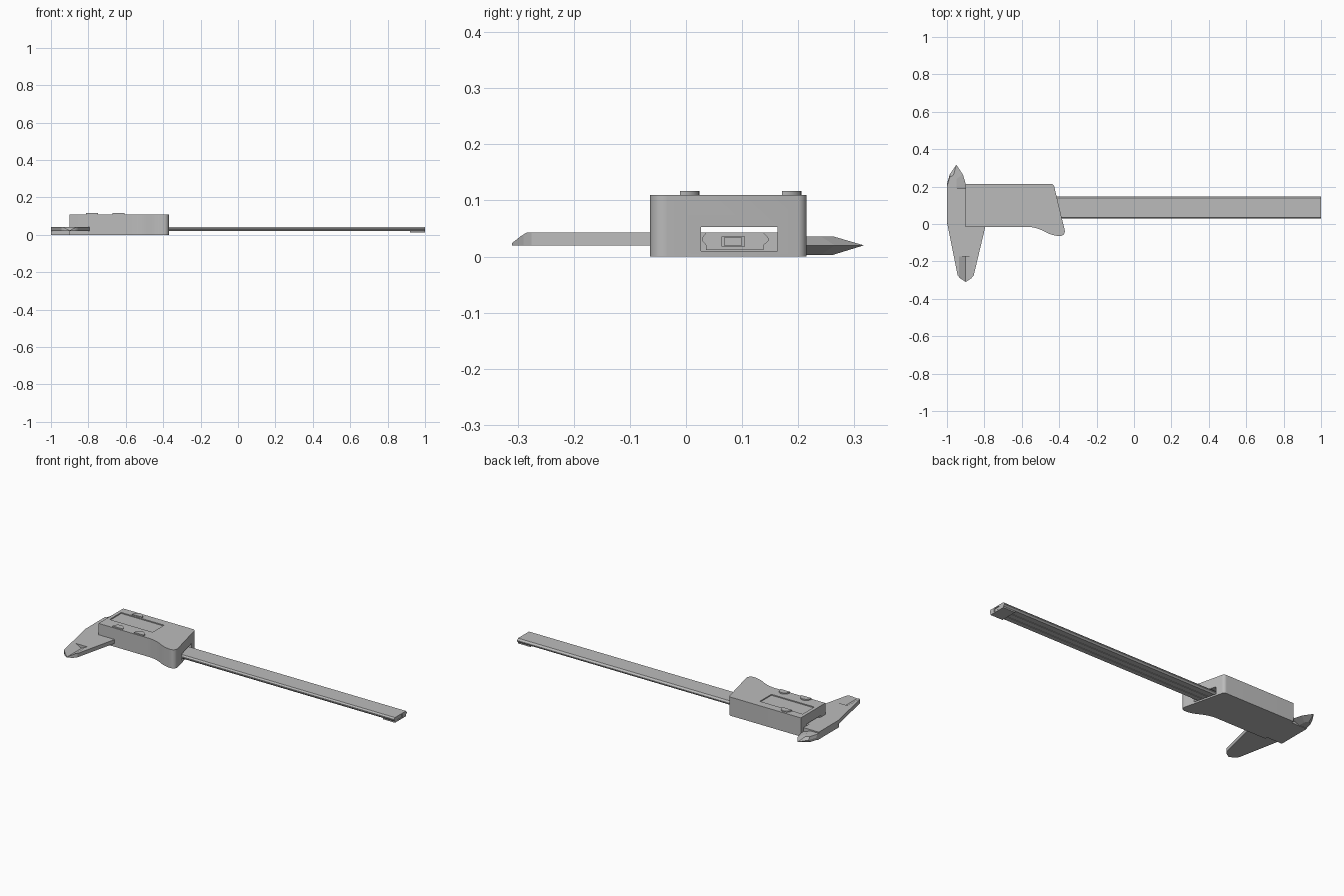
import bpy, bmesh, math
from mathutils import Vector

cube = bpy.data.objects.get("Cube")
if cube:
    bpy.data.objects.remove(cube, do_unlink=True)

steel = bpy.data.materials.new("satin_grey")
steel.use_nodes = True
GREY = (0.5, 0.5, 0.5, 1)
steel.diffuse_color = GREY
steel.node_tree.nodes["Principled BSDF"].inputs["Base Color"].default_value = GREY


def add_object(name, bm):
    bmesh.ops.recalc_face_normals(bm, faces=bm.faces)
    mesh = bpy.data.meshes.new(name)
    bm.to_mesh(mesh)
    bm.free()
    mesh.materials.append(steel)
    obj = bpy.data.objects.new(name, mesh)
    bpy.context.collection.objects.link(obj)
    return obj


def loft(name, rings):
    """Skin equal-length closed rings and cap both ends."""
    bm = bmesh.new()
    loops = [[bm.verts.new(p) for p in ring] for ring in rings]
    count = len(loops[0])
    for a, b in zip(loops, loops[1:]):
        for i in range(count):
            j = (i + 1) % count
            bm.faces.new((a[i], a[j], b[j], b[i]))
    bm.faces.new(loops[0])
    bm.faces.new(loops[-1])
    return add_object(name, bm)


def prism(name, pts, lo, hi, axis="z"):
    place = {"x": lambda a, b, t: (t, a, b),
             "y": lambda a, b, t: (a, t, b),
             "z": lambda a, b, t: (a, b, t)}[axis]
    return loft(name, [[place(a, b, t) for a, b in pts] for t in (lo, hi)])


def box(name, x, y, z):
    return prism(name, [(x[0], y[0]), (x[1], y[0]), (x[1], y[1]), (x[0], y[1])], *z)


def fillet(corners, steps=8):
    """Round each (x, y, radius) corner of an outline."""
    out = []
    for i, (x, y, r) in enumerate(corners):
        p = Vector((x, y))
        if r == 0:
            out.append((x, y))
            continue
        d1 = (Vector(corners[i - 1][:2]) - p).normalized()
        d2 = (Vector(corners[(i + 1) % len(corners)][:2]) - p).normalized()
        half = d1.angle(d2) / 2
        centre = p + (d1 + d2).normalized() * r / math.sin(half)
        start = p + d1 * r / math.tan(half) - centre
        end = p + d2 * r / math.tan(half) - centre
        sweep = math.pi - 2 * half
        for k in range(steps + 1):
            t = k / steps
            v = (start * math.sin((1 - t) * sweep) + end * math.sin(t * sweep)) / math.sin(sweep)
            out.append(tuple(centre + v))
    return out


def cut(target, *cutters):
    for c in cutters:
        c.hide_render = True
        c.hide_viewport = True
        mod = target.modifiers.new(c.name, "BOOLEAN")
        mod.operation = "DIFFERENCE"
        mod.solver = "EXACT"
        mod.object = c


def smooth(obj):
    bpy.ops.object.select_all(action="DESELECT")
    obj.select_set(True)
    bpy.context.view_layer.objects.active = obj
    bpy.ops.object.shade_smooth_by_angle(angle=math.radians(30))


# Housing with a wavy thumb edge, beam slot and sunken display
outline = fillet([(-0.9, -0.015, 0), (-0.53, -0.015, 0.2), (-0.43, -0.064, 0.15),
                  (-0.363, -0.064, 0.025), (-0.43, 0.215, 0.02), (-0.9, 0.215, 0)])
housing = prism("housing", outline, 0, 0.11)
smooth(housing)
cut(housing,
    box("slot_cutter", (-1.1, -0.2), (0.027, 0.163), (0.01, 0.053)),
    box("display_cutter", (-0.88, -0.6), (0.06, 0.168), (0.104, 0.13)))

# Half-round buttons
for i, (x, y) in enumerate([(-0.78, 0.171), (-0.78, -0.011), (-0.64, -0.011)]):
    arc = [(x + 0.032 * math.cos(a * math.pi / 12), y + 0.035 * math.sin(a * math.pi / 12))
           for a in range(13)]
    smooth(prism(f"button_{i + 1}", arc, 0.1, 0.117))

# Beam with chamfered sides and a groove beneath
section = [(0.036, 0.043), (0.138, 0.043), (0.147, 0.033), (0.147, 0.028), (0.138, 0.02),
           (0.104, 0.02), (0.104, 0.036), (0.064, 0.036), (0.064, 0.02), (0.036, 0.02),
           (0.029, 0.028), (0.029, 0.034)]
prism("beam", section, -0.92, 1, "x")
box("depth_rod", (-0.85, 0.998), (0.068, 0.1), (0.02, 0.034))

# Stop block under the beam end
stop = box("end_stop", (0.92, 1), (0.036, 0.138), (0.012, 0.021))
cut(stop, box("rod_passage_cutter", (0.9, 1.1), (0.064, 0.104), (0.018, 0.03)))

# Large outside jaws, thinned toward their meeting line
fixed_jaw = prism("fixed_jaw", [(-1, 0.19), (-1, 0.01), (-0.943, -0.275), (-0.93, -0.29),
                                (-0.9, -0.31), (-0.9, 0.19)], 0.02, 0.043)
sliding_jaw = prism("sliding_jaw", [(-0.9, 0.02), (-0.9, -0.31), (-0.87, -0.29),
                                    (-0.857, -0.275), (-0.795, -0.015), (-0.795, 0.02)],
                    0.02, 0.043)
knife = prism("knife_cutter", [(-0.937, 0.0435), (-0.863, 0.0435), (-0.9, 0.024)],
              -0.4, -0.175, "y")
tip = prism("tip_cutter", [(-0.32, 0.02), (-0.283, 0.0435), (-0.283, 0.06), (-0.35, 0.06)],
            -1.1, -0.7, "x")
for jaw in (fixed_jaw, sliding_jaw):
    cut(jaw, knife, tip)

# Small inside jaws, a pointed blade tapering above and below its middle plane
blade = [(-1, 0.18), (-1, 0.215), (-0.985, 0.265), (-0.95, 0.317),
         (-0.915, 0.265), (-0.9, 0.215), (-0.9, 0.18)]
ridge = [(-1, 0.18), (-1, 0.2), (-0.985, 0.25), (-0.965, 0.262),
         (-0.95, 0.24), (-0.95, 0.2), (-0.95, 0.18)]
loft("inside_jaws", [[(x, y, z) for x, y in ring]
                     for ring, z in ((ridge, 0.003), (blade, 0.02), (ridge, 0.036))])

# Plate joining the lower inside jaw to the housing
box("slider_base", (-1, -0.9), (0.0, 0.2), (0, 0.02))
